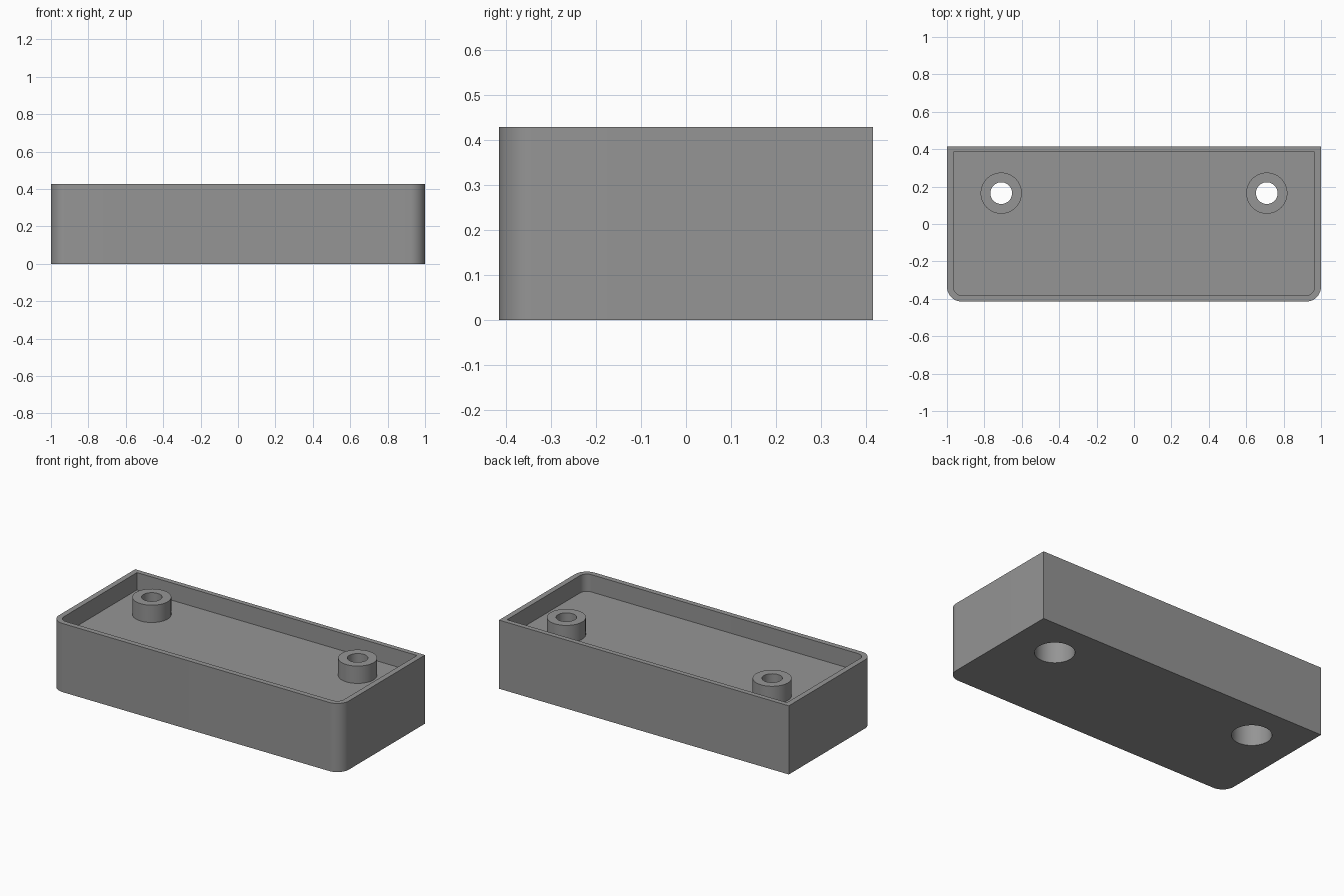
import bpy, bmesh, math

if "Cube" in bpy.data.objects:
    bpy.data.objects.remove(bpy.data.objects["Cube"])

HEIGHT, FLOOR, LEDGE = 0.428, 0.32, 0.25
BOSS_X, BOSS_Y = 0.71, 0.165
BOSS_R, HOLE_R, HEAD_R = 0.11, 0.058, 0.112
SIDES = 64

grey = bpy.data.materials.new("grey plastic")
grey.diffuse_color = (0.3, 0.3, 0.3, 1)
grey.use_nodes = True
grey.node_tree.nodes["Principled BSDF"].inputs["Base Color"].default_value = grey.diffuse_color


def make_object(name, bm):
    bmesh.ops.recalc_face_normals(bm, faces=bm.faces)
    mesh = bpy.data.meshes.new(name)
    bm.to_mesh(mesh)
    bm.free()
    mesh.materials.append(grey)
    obj = bpy.data.objects.new(name, mesh)
    bpy.context.collection.objects.link(obj)
    return obj


def tray_block(name, hx, y0, y1, radius, z0, z1, steps=12):
    """Prism with two rounded front corners and two square back corners."""
    outline = [(hx, y1), (-hx, y1)]
    for cx, start in ((-hx + radius, 180), (hx - radius, 270)):
        for i in range(steps + 1):
            a = math.radians(start + 90 * i / steps)
            outline.append((cx + radius * math.cos(a), y0 + radius + radius * math.sin(a)))
    bm = bmesh.new()
    base = bm.faces.new([bm.verts.new((x, y, z0)) for x, y in outline])
    top = bmesh.ops.extrude_face_region(bm, geom=[base])["geom"]
    bmesh.ops.translate(bm, vec=(0, 0, z1 - z0),
                        verts=[v for v in top if isinstance(v, bmesh.types.BMVert)])
    return make_object(name, bm)


def lathe(name, profile, x, y):
    """Spin a closed (radius, height) loop, or one that ends on the axis."""
    bm = bmesh.new()
    verts = [bm.verts.new((r, 0, z)) for r, z in profile]
    edges = [bm.edges.new(pair) for pair in zip(verts, verts[1:])]
    bmesh.ops.spin(bm, geom=verts + edges, cent=(0, 0, 0), axis=(0, 0, 1),
                   angle=math.tau, steps=SIDES, use_duplicate=False)
    bmesh.ops.remove_doubles(bm, verts=bm.verts, dist=1e-5)
    bmesh.ops.translate(bm, vec=(x, y, 0), verts=bm.verts)
    return make_object(name, bm)


def smooth(obj):
    bpy.ops.object.select_all(action='DESELECT')
    obj.select_set(True)
    bpy.context.view_layer.objects.active = obj
    bpy.ops.object.shade_smooth_by_angle(angle=math.radians(30))


# Body and the shallow recess in its top
body = tray_block("tray_body", 1.0, -0.415, 0.415, 0.08, 0, HEIGHT)
cutters = [tray_block("recess_cutter", 0.966, -0.382, 0.384, 0.047, FLOOR, HEIGHT + 0.1)]

# Screw bosses, and stepped screw holes through the body
for side, label in ((-1, "left"), (1, "right")):
    boss = lathe(label + "_screw_boss",
                 [(BOSS_R, FLOOR), (BOSS_R, HEIGHT), (HOLE_R, HEIGHT), (HOLE_R, FLOOR)],
                 side * BOSS_X, BOSS_Y)
    smooth(boss)
    cutters.append(lathe(label + "_hole_cutter",
                         [(0, -0.1), (HEAD_R, -0.1), (HEAD_R, LEDGE), (HOLE_R, LEDGE),
                          (HOLE_R, HEIGHT + 0.1), (0, HEIGHT + 0.1)],
                         side * BOSS_X, BOSS_Y))

# Cut the body, then discard the cutters
bpy.context.view_layer.objects.active = body
for cutter in cutters:
    cutter.hide_render = True
    mod = body.modifiers.new(cutter.name, 'BOOLEAN')
    mod.operation, mod.solver, mod.object = 'DIFFERENCE', 'EXACT', cutter
    bpy.ops.object.modifier_apply(modifier=mod.name)
    bpy.data.objects.remove(cutter)
smooth(body)
